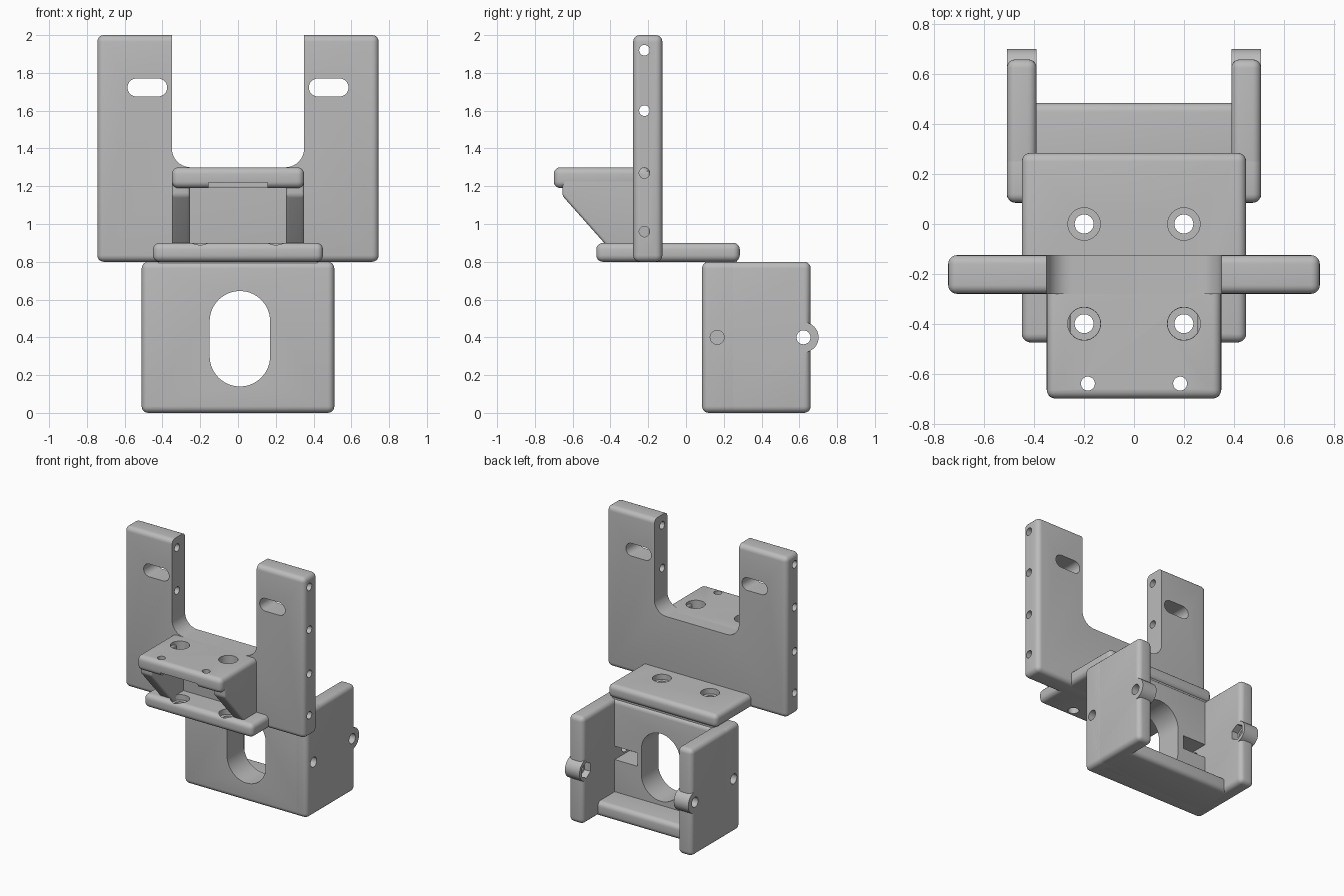
import bpy, bmesh
from math import cos, sin, pi, radians

if "Cube" in bpy.data.objects:
    bpy.data.objects.remove(bpy.data.objects["Cube"])

GREY = (0.5, 0.5, 0.5, 1)
grey = bpy.data.materials.new("plain grey")
grey.use_nodes = True
grey.diffuse_color = GREY
grey.node_tree.nodes["Principled BSDF"].inputs["Base Color"].default_value = GREY
ROUND = 0.035


def ring(u, v, r, n=32, turn=0):
    return [(u + r * cos(turn + 2 * pi * i / n), v + r * sin(turn + 2 * pi * i / n)) for i in range(n)]


def rounded_rect(u0, u1, v0, v1, r, n=10):
    pts = []
    corners = [(u1 - r, v1 - r), (u0 + r, v1 - r), (u0 + r, v0 + r), (u1 - r, v0 + r)]
    for k, (u, v) in enumerate(corners):
        pts += [(u + r * cos((k + i / n) * pi / 2), v + r * sin((k + i / n) * pi / 2)) for i in range(n + 1)]
    return pts


def prism(name, pts, axis, a, b, bevel=0):
    """Extrude a 2D outline along an axis from a to b."""
    place = {"X": lambda u, v, t: (t, u, v),
             "Y": lambda u, v, t: (u, t, v),
             "Z": lambda u, v, t: (u, v, t)}[axis]
    bm = bmesh.new()
    ends = [[bm.verts.new(place(u, v, t)) for u, v in pts] for t in (a, b)]
    for end in ends:
        bm.faces.new(end)
    for i in range(len(pts)):
        j = (i + 1) % len(pts)
        bm.faces.new((ends[0][i], ends[0][j], ends[1][j], ends[1][i]))
    bmesh.ops.remove_doubles(bm, verts=bm.verts, dist=1e-5)
    bmesh.ops.recalc_face_normals(bm, faces=bm.faces)
    if bevel:
        bmesh.ops.bevel(bm, geom=bm.edges[:], offset=bevel, segments=5,
                        profile=0.5, affect='EDGES', clamp_overlap=True)
    mesh = bpy.data.meshes.new(name)
    bm.to_mesh(mesh)
    bm.free()
    mesh.materials.append(grey)
    ob = bpy.data.objects.new(name, mesh)
    bpy.context.collection.objects.link(ob)
    return ob


def box(name, x, y, z, bevel=ROUND):
    return prism(name, [(x[0], y[0]), (x[1], y[0]), (x[1], y[1]), (x[0], y[1])], "Z", *z, bevel)


def hole(u, v, r, axis, a, b, n=32, turn=0):
    return prism("cutter", ring(u, v, r, n, turn), axis, a, b)


def combine(ob, tools, operation='DIFFERENCE'):
    for tool in tools:
        mod = ob.modifiers.new("boolean", 'BOOLEAN')
        mod.operation, mod.solver, mod.object = operation, 'EXACT', tool
    bpy.context.view_layer.update()
    done = bpy.data.meshes.new_from_object(ob.evaluated_get(bpy.context.evaluated_depsgraph_get()))
    ob.modifiers.clear()
    ob.data = done
    for tool in tools:
        bpy.data.objects.remove(tool)


parts = []

# Upright plate with U opening, slots and side holes
upright = box("upright_plate", (-0.745, 0.745), (-0.28, -0.125), (0.8, 2))
cuts = [prism("cutter", rounded_rect(-0.35, 0.35, 1.3, 2.5, 0.1), "Y", -0.5, 0.1)]
for s in (-1, 1):
    cuts.append(prism("cutter", rounded_rect(s * 0.48 - 0.105, s * 0.48 + 0.105, 1.675, 1.77, 0.0474),
                      "Y", -0.5, 0.1))
    for z in (0.96, 1.27, 1.6, 1.92):
        cuts.append(hole(-0.22, z, 0.028, "X", s * 0.32, s * 0.9))
combine(upright, cuts)
parts.append(upright)

# Front shelf with access holes and a notch under its front edge
shelf = box("shelf", (-0.35, 0.35), (-0.7, -0.19), (1.19, 1.3))
cuts = [box("cutter", (-0.155, 0.155), (-0.8, -0.58), (1.1, 1.22), 0)]
for s in (-1, 1):
    cuts += [hole(s * 0.2, -0.4, 0.066, "Z", 1.1, 1.4),
             hole(s * 0.185, -0.64, 0.028, "Z", 1.1, 1.4)]
combine(shelf, cuts)
parts.append(shelf)

# Sloping gussets under the shelf
side = [(-0.19, 0.84), (-0.38, 0.84), (-0.655, 1.15), (-0.655, 1.28), (-0.19, 1.28)]
for s, label in ((-1, "right"), (1, "left")):
    a, b = sorted((s * 0.255, s * 0.35))
    parts.append(prism(label + "_gusset", side, "X", a, b, 0.015))

# Horizontal base plate with counterbored holes
base = box("base_plate", (-0.45, 0.45), (-0.475, 0.285), (0.8, 0.9))
cuts = []
for x in (-0.2, 0.2):
    for y in (-0.4, 0):
        cuts += [hole(x, y, 0.038, "Z", 0.7, 1), hole(x, y, 0.065, "Z", 0.86, 1)]
combine(base, cuts)
parts.append(base)

# Neck joining the base plate to the bracket
parts.append(box("neck", (-0.42, 0.42), (0.1, 0.27), (0.74, 0.85), 0))

# Bracket front plate with oval window and nut slots
front = box("bracket_front", (-0.51, 0.51), (0.085, 0.285), (0, 0.8))
cuts = [prism("cutter", rounded_rect(-0.15, 0.17, 0.14, 0.645, 0.1599, 16), "Y", 0, 0.4)]
for s in (-1, 1):
    a, b = sorted((s * 0.2, s * 0.39))
    cuts += [box("cutter", (a, b), (0.11, 0.4), (0.35, 0.45), 0),
             hole(0.165, 0.4, 0.037, "X", s * 0.3, s * 0.6)]
combine(front, cuts)
parts.append(front)

# Bracket floor
parts.append(box("bracket_floor", (-0.46, 0.46), (0.15, 0.485), (0, 0.11)))

# Bracket side walls with pivot ears and inner hex pockets
for s, label in ((-1, "right"), (1, "left")):
    a, b = sorted((s * 0.39, s * 0.51))
    wall = box(label + "_wall", (a, b), (0.085, 0.66), (0, 0.8))
    combine(wall, [prism("ear", ring(0.622, 0.4, 0.08, 40), "X", a, b)], 'UNION')
    combine(wall, [hole(0.622, 0.4, 0.037, "X", s * 0.3, s * 0.6),
                   hole(0.165, 0.4, 0.037, "X", s * 0.3, s * 0.6),
                   hole(0.622, 0.4, 0.06, "X", s * 0.3, s * 0.44, 6, pi / 6)])
    parts.append(wall)

for ob in parts:
    bpy.ops.object.select_all(action='DESELECT')
    ob.select_set(True)
    bpy.context.view_layer.objects.active = ob
    bpy.ops.object.shade_smooth_by_angle(angle=radians(30))
